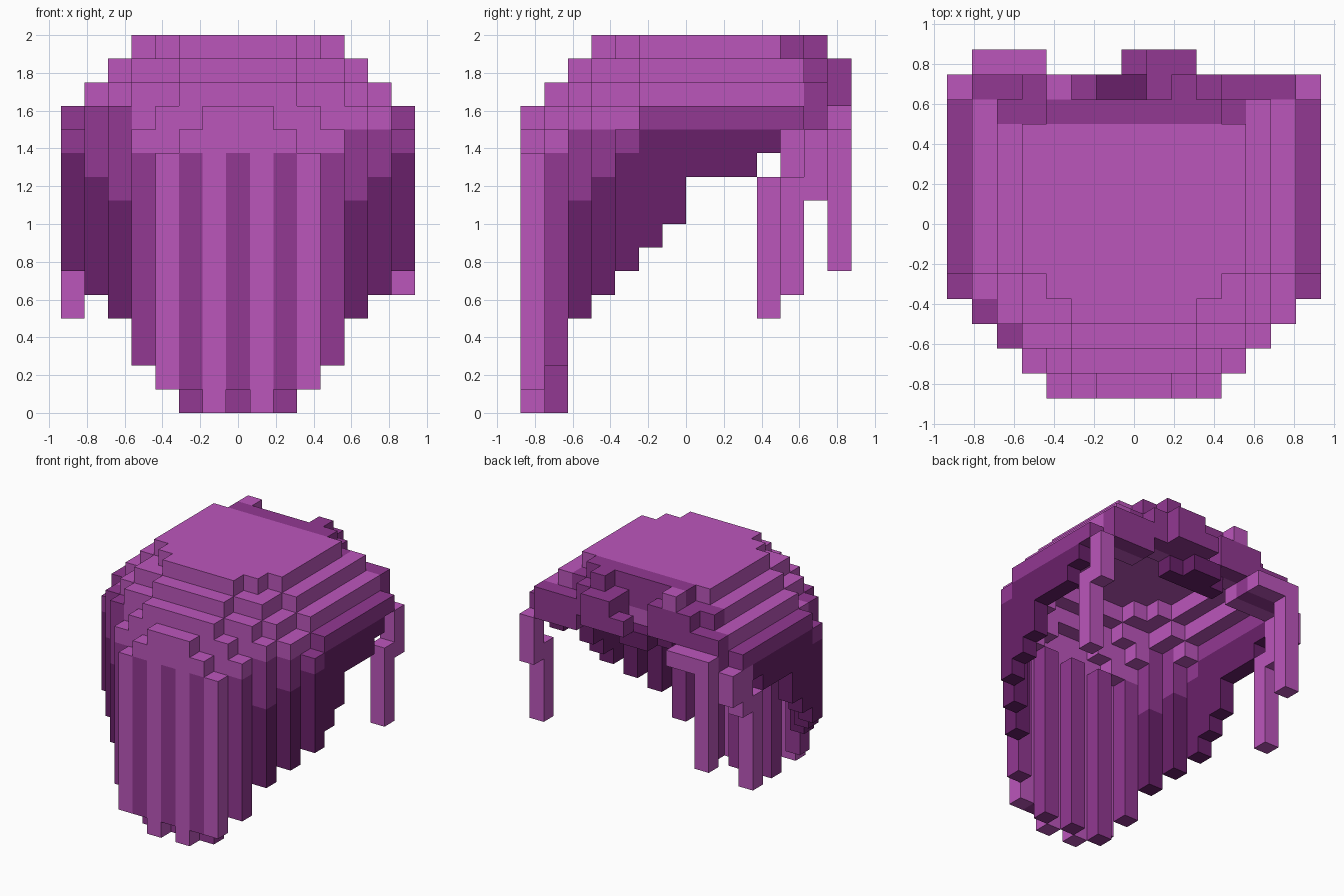
import bpy, bmesh

if "Cube" in bpy.data.objects:
    bpy.data.objects.remove(bpy.data.objects["Cube"])

U = 0.125  # block size

def material(name, rgb):
    m = bpy.data.materials.new(name)
    m.diffuse_color = (*rgb, 1)
    m.use_nodes = True
    m.node_tree.nodes["Principled BSDF"].inputs["Base Color"].default_value = m.diffuse_color
    return m

MATS = [material("light_purple", (0.50, 0.093, 0.50)),
        material("mid_purple", (0.288, 0.04, 0.288)),
        material("dark_purple", (0.141, 0.0144, 0.144))]
LIGHT, MID, DARK = 0, 1, 2
cells = {}  # (i, j, k) -> (part, colour)

def box(part, i, j, k, colour):
    """Fill inclusive ranges; each range is an int or a (low, high) pair."""
    r = [range(v, v + 1) if isinstance(v, int) else range(v[0], v[1] + 1) for v in (i, j, k)]
    for a in r[0]:
        for b in r[1]:
            for c in r[2]:
                cells[a, b, c] = (part, colour)

# Stepped dome: half width (in blocks) of each row, last width repeats up to row 11
dome = {15: (3, [2, 3, 4]), 14: (2, [2, 4, 4, 5]),
        13: (1, [2, 4, 5, 5, 6]), 12: (0, [1, 3, 5, 6, 6, 7])}

def in_dome(i, j, k):
    if k not in dome or j > (10 if k == 15 else 11):
        return False
    start, widths = dome[k]
    return j >= start and abs(i - 7) <= widths[min(j - start, len(widths) - 1)]

for k in dome:
    for i in range(15):
        for j in range(12):
            if not in_dome(i, j, k):
                continue
            edge = not all(in_dome(i + a, j + b, k) for a, b in ((1, 0), (-1, 0), (0, 1), (0, -1)))
            if edge or not in_dome(i, j, k + 1):
                if k == 12 and j == 11 and 3 < i < 11 and not 4 < i < 9:
                    continue  # gaps under the fringe
                colour = LIGHT
                if k == 12 and (abs(i - 7) == 7 or (i, j) in ((2, 2), (1, 3))):
                    colour = MID
                if k == 12 and j == 11 and 4 < i < 9:
                    colour = DARK
                cells[i, j, k] = ("dome", colour)

# Back curtain of striped locks
box("back_locks", (5, 9), 0, 11, LIGHT)
for i in range(4, 11):
    odd = i % 2
    box("back_locks", i, 0, (0 if i in (6, 8) else 1, 10), MID if odd else LIGHT)
    if odd:
        box("back_locks", i, 1, (0, 10), MID)

# Side curtains, stepping up towards the face
for s in (-1, 1):
    box("side_locks", 7 + 3 * s, 1, 11, LIGHT)
    box("side_locks", 7 + 4 * s, 1, (2, 10), MID)
    box("side_locks", 7 + 4 * s, 1, 11, LIGHT)
    for j, w, bottom, split in ((2, 5, 4, 9), (3, 6, 5, 10), (4, 7, 6, 11), (5, 7, 7, 12),
                                (6, 7, 8, 12), (7, 7, 10, 12), (8, 7, 10, 12), (9, 7, 10, 12),
                                (10, 7, 11, 12)):
        box("side_locks", 7 + w * s, j, (bottom, split - 1), DARK)
        if split < 12:
            box("side_locks", 7 + w * s, j, (split, 11), MID)

# Fringe over the face opening
box("fringe", (4, 10), 11, 15, MID)
box("fringe", 4, 12, 15, LIGHT)
box("fringe", 9, 12, 15, MID)
box("fringe", (2, 11), 11, 14, MID)
box("fringe", (3, 5), 12, 14, MID)
box("fringe", (8, 10), 12, 14, MID)
box("fringe", (1, 5), 12, 13, MID)
box("fringe", (8, 13), 12, 13, MID)
box("fringe", (6, 7), 12, 12, DARK)
box("fringe", (1, 3), 12, 12, MID)
box("fringe", (11, 13), 12, 12, MID)
box("fringe", (8, 9), 13, (13, 14), MID)
box("fringe", 7, 13, 13, MID)
box("fringe", (2, 3), 13, 12, LIGHT)

# Loose strands framing the face
box("left_strand", 1, 13, (6, 12), LIGHT)
box("left_strand", 0, 10, (4, 9), LIGHT)
box("left_strand", 0, 11, (9, 11), LIGHT)
box("left_strand", 0, 12, (10, 11), LIGHT)
box("right_strand", 14, 11, (5, 9), LIGHT)
box("right_strand", 14, 12, (9, 11), LIGHT)

# Side directions with their quad corners, counter-clockwise from outside
SIDES = {(1, 0, 0): ((1, 0, 0), (1, 1, 0), (1, 1, 1), (1, 0, 1)),
         (-1, 0, 0): ((0, 0, 0), (0, 0, 1), (0, 1, 1), (0, 1, 0)),
         (0, 1, 0): ((0, 1, 0), (0, 1, 1), (1, 1, 1), (1, 1, 0)),
         (0, -1, 0): ((0, 0, 0), (1, 0, 0), (1, 0, 1), (0, 0, 1)),
         (0, 0, 1): ((0, 0, 1), (1, 0, 1), (1, 1, 1), (0, 1, 1)),
         (0, 0, -1): ((0, 0, 0), (0, 1, 0), (1, 1, 0), (1, 0, 0))}

# Build one mesh per part from the exposed block sides
for part in sorted({p for p, _ in cells.values()}):
    bm = bmesh.new()
    for (i, j, k), (p, colour) in cells.items():
        if p != part:
            continue
        for d, quad in SIDES.items():
            if (i + d[0], j + d[1], k + d[2]) in cells:
                continue
            f = bm.faces.new([bm.verts.new(((i + a - 7.5) * U, (j + b - 7) * U, (k + c) * U))
                              for a, b, c in quad])
            f.material_index = colour
    bmesh.ops.remove_doubles(bm, verts=bm.verts, dist=0.001)
    me = bpy.data.meshes.new(part)
    bm.to_mesh(me)
    bm.free()
    for m in MATS:
        me.materials.append(m)
    bpy.context.collection.objects.link(bpy.data.objects.new(part, me))
